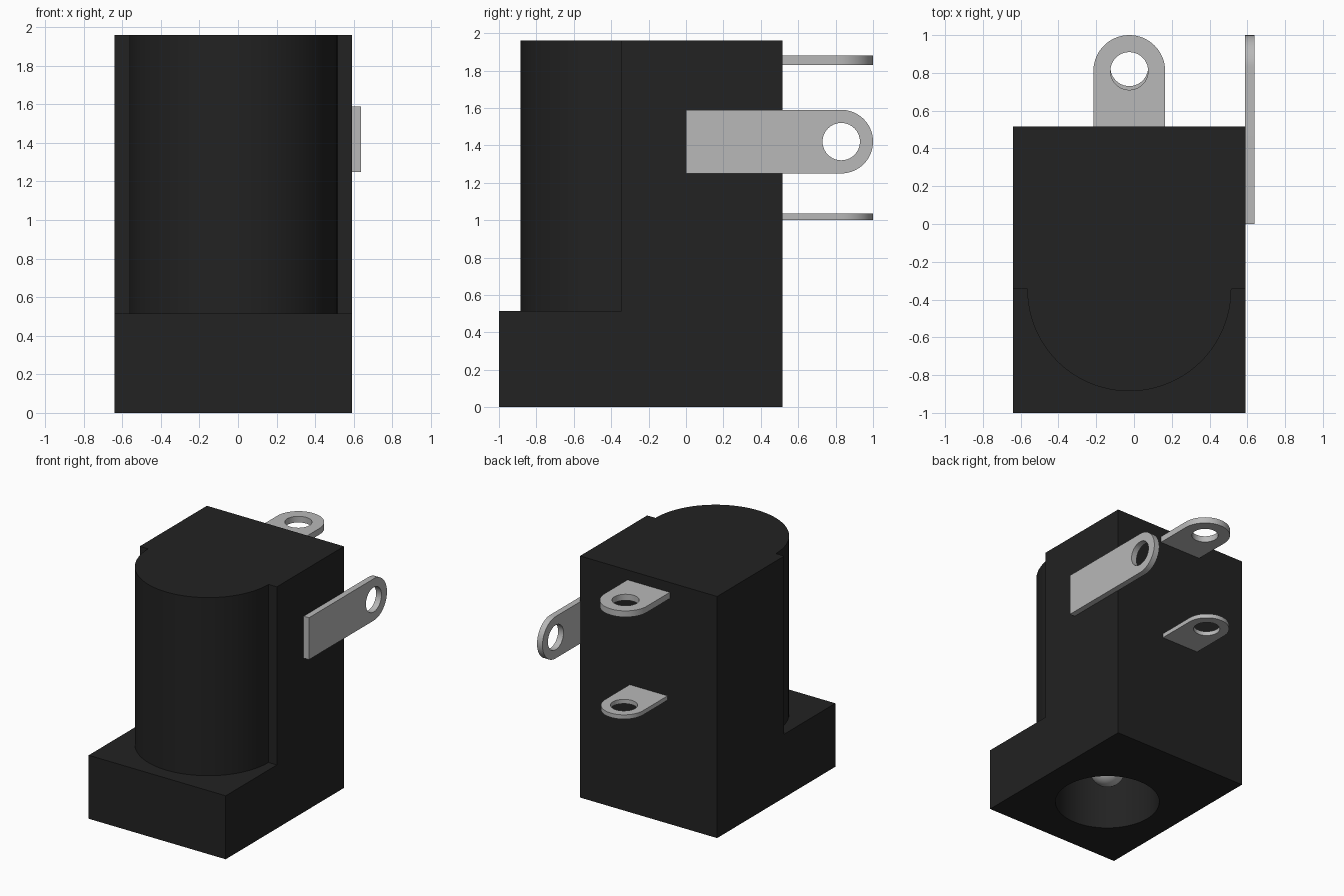
import bpy, bmesh, math
from mathutils import Vector

if "Cube" in bpy.data.objects:
    bpy.data.objects.remove(bpy.data.objects["Cube"], do_unlink=True)

CX, CY = -0.025, -0.345        # axis of the barrel and socket


def material(name, value):
    m = bpy.data.materials.new(name)
    m.use_nodes = True
    color = (value, value, value, 1)
    m.diffuse_color = color
    m.node_tree.nodes["Principled BSDF"].inputs["Base Color"].default_value = color
    return m


BLACK = material("black plastic", 0.016)
METAL = material("grey metal", 0.48)


def finish(bm, name, mat):
    bmesh.ops.recalc_face_normals(bm, faces=bm.faces)
    me = bpy.data.meshes.new(name)
    bm.to_mesh(me)
    bm.free()
    me.materials.append(mat)
    ob = bpy.data.objects.new(name, me)
    bpy.context.collection.objects.link(ob)
    return ob


def prism(name, pts, place, lo, hi, mat):
    """Extrude a 2D outline from lo to hi; place maps (u, v, w) to xyz."""
    bm = bmesh.new()
    face = bm.faces.new([bm.verts.new(place(u, v, lo)) for u, v in pts])
    new = bmesh.ops.extrude_face_region(bm, geom=[face])["geom"]
    shift = Vector(place(0, 0, hi)) - Vector(place(0, 0, lo))
    bmesh.ops.translate(bm, vec=shift,
                        verts=[g for g in new if isinstance(g, bmesh.types.BMVert)])
    return finish(bm, name, mat)


def arc(u, v, r, a0, a1, n, closed=False):
    steps = n if closed else n + 1
    return [(u + r * math.cos(math.radians(a0 + (a1 - a0) * i / n)),
             v + r * math.sin(math.radians(a0 + (a1 - a0) * i / n)))
            for i in range(steps)]


def activate(ob):
    bpy.ops.object.select_all(action='DESELECT')
    ob.select_set(True)
    bpy.context.view_layer.objects.active = ob


def combine(ob, tool, operation):
    mod = ob.modifiers.new("cut", 'BOOLEAN')
    mod.operation, mod.solver, mod.object = operation, 'EXACT', tool
    activate(ob)
    bpy.ops.object.modifier_apply(modifier=mod.name)
    bpy.data.objects.remove(tool, do_unlink=True)


def smooth(ob):
    activate(ob)
    bpy.ops.object.shade_smooth_by_angle(angle=math.radians(30))


def flat(u, v, w):       # outline seen from above
    return (u, v, w)


def side(u, v, w):       # outline seen from the side
    return (w, u, v)


# Housing: L-shaped block, rounded barrel at the front, socket from below
housing = prism("housing", [(-1, 0), (0.515, 0), (0.515, 1.96), (CY, 1.96),
                            (CY, 0.515), (-1, 0.515)], side, -0.64, 0.59, BLACK)
barrel = prism("barrel", [(CX + 0.54, -0.2)] + [(CX - 0.54, -0.2)]
               + arc(CX, CY, 0.54, 180, 360, 48), flat, 0.4, 1.96, BLACK)
combine(housing, barrel, 'UNION')
socket = prism("socket_cutter", arc(CX, CY, 0.395, 0, 360, 64, True),
               flat, -0.1, 1.35, BLACK)
combine(housing, socket, 'DIFFERENCE')
smooth(housing)

# Centre pin with a rounded tip, inside the socket
R, TIP, TOP = 0.135, 0.15, 1.4
profile = [(0, TOP), (R, TOP)] + [
    (R * math.cos(math.radians(a)), TIP + R - R * math.sin(math.radians(a)))
    for a in range(0, 91, 10)]
bm = bmesh.new()
vs = [bm.verts.new((CX + r, CY, z)) for r, z in profile]
edges = [bm.edges.new(p) for p in zip(vs, vs[1:])]
bmesh.ops.spin(bm, geom=vs + edges, cent=(CX, CY, 0), axis=(0, 0, 1),
               angle=math.tau, steps=32, use_duplicate=False)
bmesh.ops.remove_doubles(bm, verts=bm.verts, dist=1e-4)
smooth(finish(bm, "centre_pin", METAL))


# Solder tabs: round-ended strips with an eyelet
def tab(name, mid, half, start, place, lo, hi):
    """Strip along y; mid and half give its position and half width."""
    eye = 1 - half
    outline = [(mid - half, start), (mid + half, start)] + arc(mid, eye, half, 0, 180, 32)
    ob = prism(name, outline, place, lo, hi, METAL)
    hole = prism(name + "_cutter", arc(mid, eye, 0.1, 0, 360, 40, True),
                 place, lo - 0.1, hi + 0.1, METAL)
    combine(ob, hole, 'DIFFERENCE')
    smooth(ob)


tab("upper_tab", CX, 0.19, 0.49, flat, 1.83, 1.88)
tab("lower_tab", CX, 0.17, 0.49, flat, 1.0, 1.035)
tab("side_tab", 1.42, 0.17, 0.0, lambda u, v, w: (w, v, u), 0.588, 0.637)
